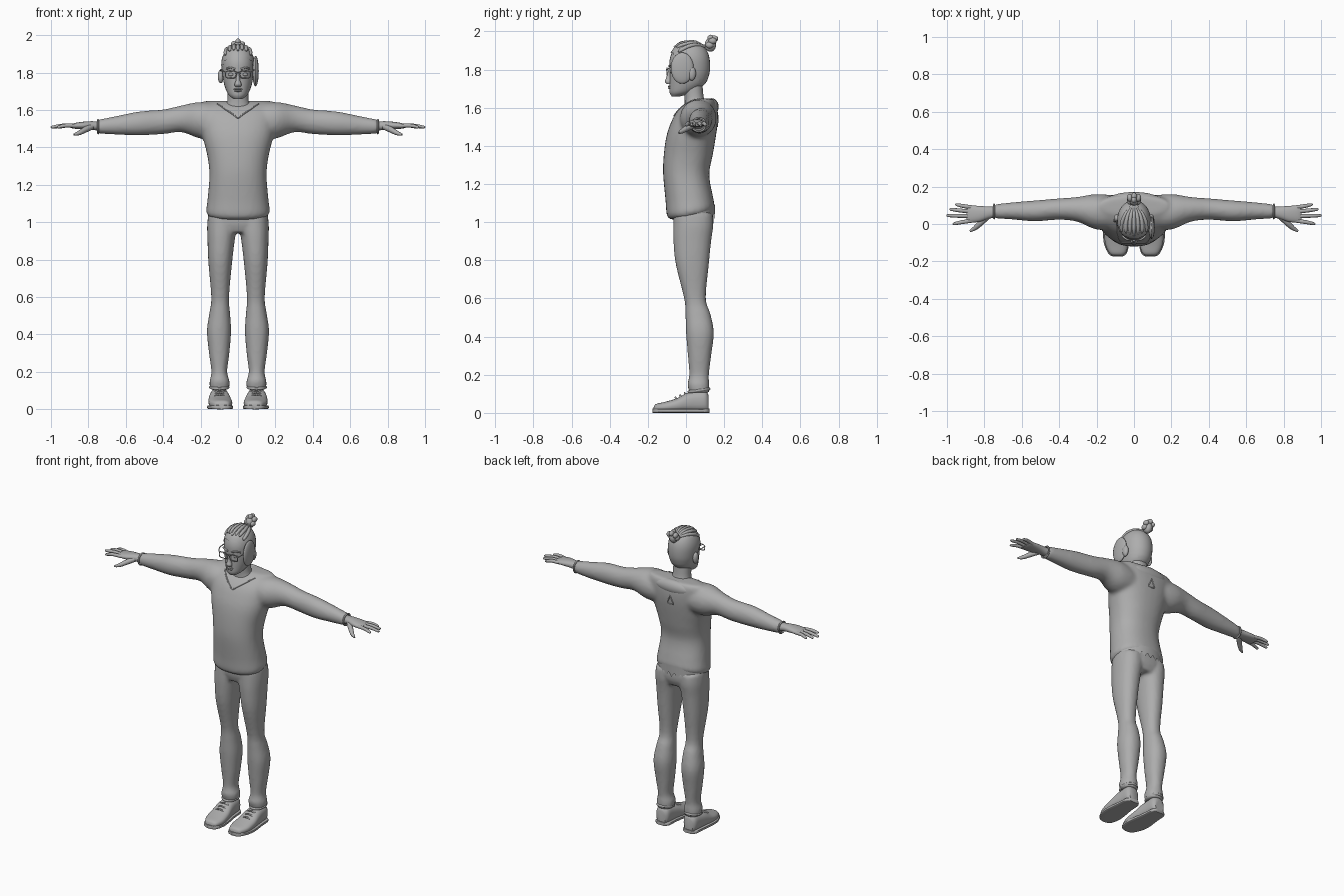
import bpy, bmesh, math
from mathutils import Vector, Matrix
from mathutils.bvhtree import BVHTree

if "Cube" in bpy.data.objects:
    bpy.data.objects.remove(bpy.data.objects["Cube"])

GREY = bpy.data.materials.new("plain_grey")
GREY.diffuse_color = (0.42, 0.42, 0.42, 1)
GREY.use_nodes = True
GREY.node_tree.nodes["Principled BSDF"].inputs["Base Color"].default_value = GREY.diffuse_color


def spline(rows, sub):
    """Catmull-Rom interpolation through a list of number tuples."""
    out = []
    for i in range(len(rows) - 1):
        a, b, c, d = (rows[max(i - 1, 0)], rows[i], rows[i + 1],
                      rows[min(i + 2, len(rows) - 1)])
        for k in range(sub):
            t = k / sub
            out.append([0.5 * (2*q + (r - p)*t + (2*p - 5*q + 4*r - s)*t*t
                               + (3*q - p - 3*r + s)*t**3)
                        for p, q, r, s in zip(a, b, c, d)])
    return out + [list(rows[-1])]


def loft(bm, rings, axis="z", n=32, p=2.2, sub=4, sides=(1,)):
    """Closed skin through rings of (along, centre1, centre2, radius1, radius2)."""
    for sx in sides:
        loops = []
        for t, c1, c2, r1, r2 in spline(rings, sub):
            loop = []
            for k in range(n):
                a = 2 * math.pi * k / n
                c, s = math.cos(a), math.sin(a)
                u = c1 + r1 * math.copysign(abs(c) ** (2 / p), c)
                v = c2 + r2 * math.copysign(abs(s) ** (2 / p), s)
                x, y, z = {"z": (u, v, t), "x": (t, u, v), "y": (u, t, v)}[axis]
                loop.append(bm.verts.new((sx * x, y, z)))
            loops.append(loop)
        for lo, hi in zip(loops, loops[1:]):
            for k in range(n):
                j = (k + 1) % n
                bm.faces.new((lo[k], lo[j], hi[j], hi[k]))
        bm.faces.new(loops[0])
        bm.faces.new(loops[-1])


def ball(bm, loc, radii, sides=(1,)):
    for s in sides:
        m = Matrix.Translation((s * loc[0], loc[1], loc[2])) @ Matrix.Diagonal((*radii, 1))
        bmesh.ops.create_uvsphere(bm, u_segments=20, v_segments=12, radius=1, matrix=m)


def finish(name, bm, voxel=0, keep=None):
    bmesh.ops.recalc_face_normals(bm, faces=bm.faces)
    if keep:
        bmesh.ops.delete(bm, geom=[f for f in bm.faces if not keep(f.calc_center_median())],
                         context="FACES")
    me = bpy.data.meshes.new(name)
    bm.to_mesh(me)
    bm.free()
    me.materials.append(GREY)
    me.shade_smooth()
    me.set_sharp_from_angle(angle=math.radians(40))
    ob = bpy.data.objects.new(name, me)
    bpy.context.collection.objects.link(ob)
    if voxel:
        r = ob.modifiers.new("fuse", "REMESH")
        r.mode, r.voxel_size, r.use_smooth_shade = "VOXEL", voxel, True
        s = ob.modifiers.new("soften", "SMOOTH")
        s.factor, s.iterations = 0.5, 5
    return ob


def tube(name, pts, r, cyclic=False, taper=None, sub=4, sides=(1,)):
    """Round bar along a smooth path, with optional radius factors per point."""
    rows = [(*p, t) for p, t in zip(pts, taper or [1] * len(pts))]
    path = spline(rows + rows[:1], sub)[:-1] if cyclic else spline(rows, sub)
    for s in sides:
        cu = bpy.data.curves.new(name, "CURVE")
        cu.dimensions, cu.bevel_depth, cu.bevel_resolution = "3D", r, 3
        cu.use_fill_caps = True
        sp = cu.splines.new("POLY")
        sp.points.add(len(path) - 1)
        sp.use_cyclic_u = cyclic
        for q, (x, y, z, f) in zip(sp.points, path):
            q.co, q.radius = (s * x, y, z, 1), f
        cu.materials.append(GREY)
        ob = bpy.data.objects.new(name, cu)
        bpy.context.collection.objects.link(ob)


def project(ob, pts, d):
    """Drop points onto a part along direction d."""
    bpy.context.view_layer.update()
    tree = BVHTree.FromObject(ob, bpy.context.evaluated_depsgraph_get())
    d = Vector(d)
    hits = [tree.ray_cast(Vector(p) - 2 * d, d)[0] for p in pts]
    return [tuple(h) if h else p for h, p in zip(hits, pts)]


def depth(rows):
    """(z, front, back, half width) to centred loft rings."""
    return [(z, 0, (f + b) / 2, w, (b - f) / 2) for z, f, b, w in rows]


BOTH = (1, -1)

# Sweater: torso and sleeves fused, hem higher at the back
bm = bmesh.new()
loft(bm, depth([(1.025, -.075, .125, .15), (1.05, -.10, .15, .17), (1.12, -.107, .142, .163),
                (1.25, -.12, .122, .153), (1.35, -.117, .14, .163), (1.45, -.103, .157, .187),
                (1.52, -.08, .166, .20), (1.58, -.048, .167, .21), (1.625, .0, .16, .21),
                (1.648, .05, .145, .18)]), p=2.3)
for v in bm.verts:
    v.co.z += 0.17 * v.co.y * min(1, max(0, (1.2 - v.co.z) / 0.15))
loft(bm, [(.08, .06, 1.54, .09, .09), (.20, .065, 1.545, .095, .098), (.30, .078, 1.553, .067, .072),
          (.40, .08, 1.537, .057, .066), (.53, .07, 1.528, .056, .064), (.65, .07, 1.518, .046, .050),
          (.75, .067, 1.511, .038, .037)], "x", p=2, sides=BOTH)
sweater = finish("sweater", bm, 0.012)

# Neckline, nape panel and keyhole
tube("neckline", project(sweater, [(x, 0, 1.558 + .68 * abs(x)) for x in
     (-.11, -.08, -.05, -.02, 0, .02, .05, .08, .11)], (0, 1, 0)), .004)
bm = bmesh.new()
ball(bm, (0, .135, 1.605), (.13, .036, .045))
finish("nape_panel", bm)
tube("keyhole", project(sweater, [(0, 0, 1.56), (-.012, 0, 1.53), (-.02, 0, 1.505),
     (.02, 0, 1.505), (.012, 0, 1.53)], (0, -1, 0)), .004, cyclic=True, sub=2)

# Ragged shirt tail under the back hem
bm = bmesh.new()
prev = None
for k in range(25):
    a = math.pi * k / 24
    x, y = .158 * math.cos(a), .045 + .107 * math.sin(a)
    pair = [bm.verts.new((x, y, 1.09)), bm.verts.new((x, y, 1.045 if k % 2 else 1.018))]
    if prev:
        bm.faces.new((prev[0], prev[1], pair[1], pair[0]))
    prev = pair
finish("shirt_tail", bm)

# Trousers: hips and legs fused
bm = bmesh.new()
loft(bm, depth([(.945, -.05, .125, .13), (.99, -.065, .143, .158), (1.04, -.068, .143, .158),
                (1.09, -.07, .125, .145)]), p=2.4)
leg = [(1.04, .16, .005, -.065, .14), (.98, .165, .006, -.067, .143), (.90, .163, .018, -.066, .132),
       (.78, .158, .032, -.054, .12), (.60, .143, .048, -.010, .104), (.52, .152, .043, -.003, .128),
       (.42, .166, .037, .0, .146), (.30, .155, .046, .010, .132), (.20, .142, .058, .017, .12),
       (.15, .152, .045, .008, .122), (.105, .15, .048, .018, .122)]
loft(bm, [(z, (o + i) / 2, (f + b) / 2, (o - i) / 2, (b - f) / 2) for z, o, i, f, b in leg],
     p=2.2, sides=BOTH)
finish("trousers", bm, 0.01)
tube("trouser_cuff", [(.1 + .047 * math.cos(a), .068 + .052 * math.sin(a), .118 + .08 * math.sin(a) * .1)
     for a in [k * math.pi / 4 for k in range(8)]], .008, cyclic=True, sides=BOTH)

# Shoes, soles and laces
bm = bmesh.new()
loft(bm, [(y, x, h / 2 + .004, w, h / 2) for y, x, h, w in
          [(-.170, .088, .024, .02), (-.158, .088, .042, .042), (-.11, .092, .054, .061),
           (-.05, .096, .072, .062), (0, .099, .098, .056), (.05, .10, .11, .05),
           (.10, .10, .112, .045), (.118, .10, .09, .03)]], "y", n=28, p=2.5, sides=BOTH)
finish("shoes", bm)
bm = bmesh.new()
loft(bm, [(y, x, .011, w, .011) for y, x, w in
          [(-.175, .088, .018), (-.162, .088, .046), (-.11, .093, .066), (-.05, .098, .067),
           (.03, .10, .056), (.10, .10, .05), (.122, .10, .03)]], "y", n=24, p=5, sides=BOTH)
finish("shoe_soles", bm)
for k in range(3):
    y, z = -.055 + .024 * k, .076 + .012 * k
    tube("lace", [(.06, y + .008, z - .012), (.098, y, z + .004), (.136, y + .008, z - .012)],
         .005, sides=BOTH)

# Hands: palms, fingers, thumbs and wristbands
bm = bmesh.new()
loft(bm, [(.73, .066, 1.512, .028, .025), (.78, .06, 1.517, .033, .023), (.83, .054, 1.517, .043, .02),
          (.875, .053, 1.515, .045, .015), (.895, .053, 1.514, .04, .009)], "x", n=24, sides=BOTH)
finish("palms", bm)
for y0, tx, ty in [(.089, .955, .103), (.066, .985, .078), (.042, 1.0, .045), (.018, .968, .002)]:
    tube("finger", [(.865, y0, 1.515), ((.87 + tx) / 2, (y0 + ty) / 2, 1.517), (tx - .008, ty, 1.509),
                    (tx, ty, 1.507)], .0105, taper=[1, 1, .75, .3], sides=BOTH)
tube("thumb", [(.785, .04, 1.51), (.82, .005, 1.493), (.85, -.022, 1.477), (.877, -.038, 1.468)],
     .014, taper=[1.2, 1.1, .85, .4], sides=BOTH)
tube("wristband", [(.748, .067 + .037 * math.cos(a), 1.511 + .036 * math.sin(a))
     for a in [k * math.pi / 4 for k in range(8)]], .005, cyclic=True, sides=BOTH)

# Head and neck
skull = [(1.66, -.075, -.03, .024), (1.68, -.086, .035, .05), (1.72, -.087, .095, .069),
         (1.76, -.086, .115, .079), (1.80, -.086, .122, .084), (1.85, -.086, .12, .085),
         (1.89, -.073, .108, .075), (1.92, -.048, .085, .056), (1.938, -.01, .05, .024)]
bm = bmesh.new()
loft(bm, depth(skull), p=2.1)
finish("head", bm)
bm = bmesh.new()
loft(bm, [(1.55, 0, .05, .085, .06), (1.62, 0, .048, .066, .055), (1.66, 0, .042, .056, .05),
          (1.74, 0, .035, .055, .05)], n=28)
finish("neck", bm)

# Face: nose, lips, brows, eyes and ears
bm = bmesh.new()
loft(bm, [(1.725, 0, -.09, .016, .012), (1.738, 0, -.093, .019, .018), (1.76, 0, -.088, .011, .015),
          (1.80, 0, -.083, .009, .009)], n=16)
finish("nose", bm)
bm = bmesh.new()
ball(bm, (0, -.086, 1.712), (.024, .009, .005))
ball(bm, (0, -.085, 1.703), (.02, .009, .006))
finish("lips", bm)
bm = bmesh.new()
ball(bm, (.036, -.074, 1.79), (.016, .009, .009), BOTH)
finish("eyes", bm)
tube("eyebrow", [(.014, -.087, 1.818), (.04, -.082, 1.826), (.062, -.063, 1.82)], .005, sides=BOTH)
bm = bmesh.new()
ball(bm, (.092, .03, 1.78), (.016, .022, .037), BOTH)
finish("ears", bm)

# Glasses
for k in BOTH:
    tube("lens_frame", [(k * .038 + .029 * math.copysign(abs(math.cos(a)) ** .6, math.cos(a)), -.1,
         1.79 + .019 * math.copysign(abs(math.sin(a)) ** .6, math.sin(a)))
         for a in [j * math.pi / 8 for j in range(16)]], .003, cyclic=True, sub=2)
tube("glasses_bridge", [(-.01, -.1, 1.797), (0, -.103, 1.80), (.01, -.1, 1.797)], .003)
tube("glasses_temple", [(.066, -.1, 1.80), (.086, -.07, 1.815), (.093, 0, 1.815), (.094, .04, 1.80)],
     .003, sides=BOTH)

# Hair cap, combed strands and top knot
bm = bmesh.new()
loft(bm, depth([(z + .005, f - .004, b + .004, w + .004) for z, f, b, w in skull]), p=2.1)
hair = finish("hair_cap", bm, keep=lambda c: c.z > max(1.72, 1.872 - (c.y + .06)))
for k in range(-3, 4):
    x = k * .021
    path = project(hair, [(x, -.062 + abs(x) * .35, 1.9), (x * 1.05, -.03, 1.9), (x, .01, 1.9),
                          (x * .75, .05, 1.9), (x * .3, .088, 1.9)], (0, 0, -1))
    tube("hair_strand", path + [(0, .115, 1.928)], .010, taper=[.5, 1, 1.1, 1, .8, .6])
bm = bmesh.new()
ball(bm, (0, .128, 1.93), (.026, .03, .036))
for k in range(6):
    a = k * math.pi / 3 + .5
    ball(bm, (.026 * math.cos(a), .132 + .016 * math.sin(a), 1.94 + .022 * math.sin(a)),
         (.015, .021, .017))
ball(bm, (0, .13, 1.965), (.014, .018, .018))
finish("top_knot", bm)

# Loose round side piece beside the ear
bm = bmesh.new()
ball(bm, (.094, -.02, 1.808), (.017, .06, .082))
finish("side_disc", bm)
